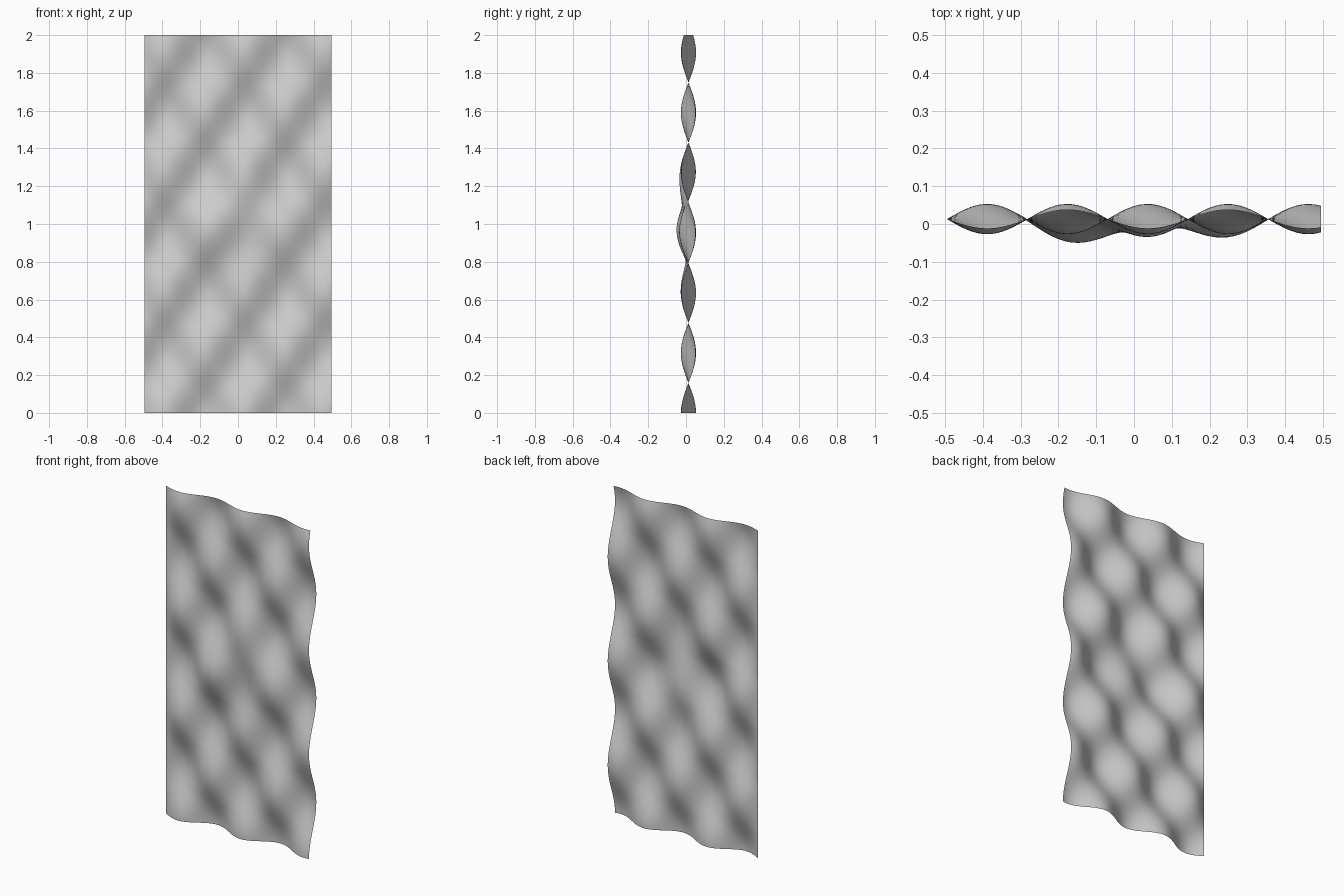
import bpy, bmesh
from math import sin, cos, exp, pi

if "Cube" in bpy.data.objects:
    bpy.data.objects.remove(bpy.data.objects["Cube"])

WIDTH, HEIGHT = 0.99, 2.0
COLS, ROWS = 60, 120


def ripple(x, z):
    """Depth of the sheet: crossed waves plus a soft dent in the middle."""
    waves = 0.013 - 0.04 * sin(pi * (x + WIDTH / 2) / 0.2125) * cos(pi * z / 0.318)
    dent = -0.052 * exp(-29 * (x * x + (z - 1.0) ** 2))
    return waves + dent


# Upright rippled sheet made from a fine grid
bm = bmesh.new()
bmesh.ops.create_grid(bm, x_segments=COLS, y_segments=ROWS, size=0.5)
for v in bm.verts:
    x, z = v.co.x * WIDTH, (v.co.y + 0.5) * HEIGHT
    v.co = (x, ripple(x, z), z)
for f in bm.faces:
    f.smooth = True
bm.normal_update()

mesh = bpy.data.meshes.new("rippled_sheet")
bm.to_mesh(mesh)
bm.free()
sheet = bpy.data.objects.new("rippled_sheet", mesh)
bpy.context.collection.objects.link(sheet)
